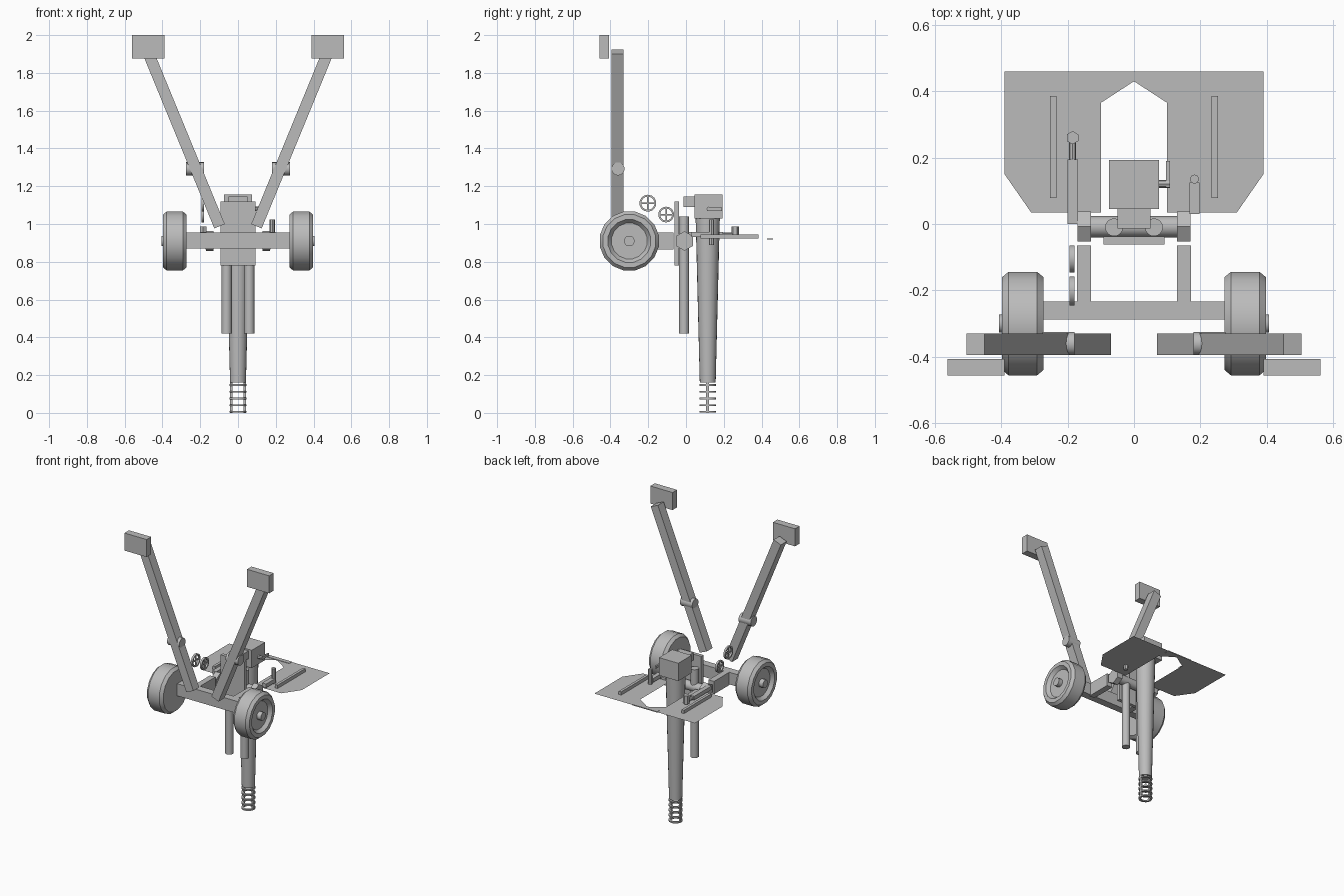
import bpy, bmesh, math
from mathutils import Vector, Matrix

if "Cube" in bpy.data.objects:
    bpy.data.objects.remove(bpy.data.objects["Cube"])

grey = bpy.data.materials.new("plain grey")
grey.diffuse_color = (0.5, 0.5, 0.5, 1)
grey.use_nodes = True
grey.node_tree.nodes["Principled BSDF"].inputs["Base Color"].default_value = grey.diffuse_color


def finish(name, bm, smooth=False):
    bmesh.ops.recalc_face_normals(bm, faces=bm.faces)
    me = bpy.data.meshes.new(name)
    bm.to_mesh(me)
    bm.free()
    me.materials.append(grey)
    ob = bpy.data.objects.new(name, me)
    bpy.context.collection.objects.link(ob)
    if smooth:
        bpy.ops.object.select_all(action='DESELECT')
        ob.select_set(True)
        bpy.context.view_layer.objects.active = ob
        bpy.ops.object.shade_smooth_by_angle(angle=math.radians(35))
    return ob


def box(name, x, y, z):
    bm = bmesh.new()
    bmesh.ops.create_cube(bm, size=1)
    for v in bm.verts:
        v.co = [(r[0] + r[1]) / 2 + c * (r[1] - r[0]) for r, c in zip((x, y, z), v.co)]
    return finish(name, bm)


def rod(name, a, b, r1, r2=None, n=16, smooth=True):
    a, b = Vector(a), Vector(b)
    d = b - a
    bm = bmesh.new()
    m = Matrix.Translation((a + b) / 2) @ d.to_track_quat('Z', 'Y').to_matrix().to_4x4()
    bmesh.ops.create_cone(bm, cap_ends=True, segments=n, radius1=r1,
                          radius2=r1 if r2 is None else r2, depth=d.length, matrix=m)
    return finish(name, bm, smooth)


def lathe(name, profile, centre, axis, n=16, closed=False):
    """Spin (radius, offset) points about an axis through centre."""
    q = Vector(axis).to_track_quat('Z', 'Y')
    bm = bmesh.new()
    rings = []
    for r, h in profile:
        rings.append([bm.verts.new(Vector(centre) + q @ Vector(
            (r * math.cos(2 * math.pi * (i + .5) / n), r * math.sin(2 * math.pi * (i + .5) / n), h)))
            for i in range(n)])
    pairs = list(zip(rings, rings[1:]))
    if closed:
        pairs.append((rings[-1], rings[0]))
    for p, q2 in pairs:
        for i in range(n):
            j = (i + 1) % n
            bm.faces.new((p[i], p[j], q2[j], q2[i]))
    if not closed:
        bm.faces.new(rings[0])
        bm.faces.new(rings[-1])
    return finish(name, bm, True)


# Barrel, breech and slotted muzzle
rod("barrel", (0, .115, .16), (0, .115, 1.03), .042, .064, 20)
box("breech_block", (-.075, .075), (.045, .193), (1.03, 1.155))
box("breech_lug", (-.05, .05), (-.013, .045), (1.09, 1.145))
rod("breech_pin", (.075, .121, 1.08), (.108, .121, 1.08), .012, n=8)
box("breech_lever", (.097, .108), (.11, .19), (1.07, 1.088))
for i in range(5):
    z = .001 + i * .0355
    lathe("muzzle_ring", [(.045, 0), (.045, .009), (.03, .009), (.03, 0)],
          (0, .115, z), (0, 0, 1), 20, True)

# Recoil gear and carriage
box("cradle_plate", (-.092, .092), (-.062, -.037), (.78, 1.12))
rod("trunnion", (-.135, -.008, .91), (.135, -.008, .91), .032)
box("axle", (-.28, .28), (-.287, -.234), (.87, .955))

for s in (-1, 1):
    box("muzzle_strut", sorted((s * .03, s * .043)), (.107, .123), (0, .165))
    rod("recoil_cylinder", (s * .06, -.01, .42), (s * .06, -.01, 1.04), .027)
    rod("trunnion_cap", (s * .13, -.008, .91), (s * .17, -.008, .91), .052, n=6, smooth=False)
    box("side_arm", sorted((s * .13, s * .172)), (-.245, -.065), (.865, .955))

    # Wheel with recessed face and hub
    lathe("wheel", [(.142, .272), (.159, .292), (.159, .378), (.142, .398), (.115, .398),
                    (.096, .375), (.028, .375), (.028, .406)],
          (0, -.3, .91), (s, 0, 0), 16)

    # Splayed trail leg with foot and collar
    a, b = Vector((s * .0975, -.3625, .988)), Vector((s * .4775, -.3625, 1.912))
    leg = box("trail_leg", (-.03, .03), (-.0325, .0325), (-.5, .5))
    d = b - a
    rot = Matrix.Rotation(math.atan2(d.x, d.z), 4, 'Y')
    leg.data.transform(Matrix.Translation((a + b) / 2) @ rot @ Matrix.Diagonal((1, 1, d.length, 1)))
    box("trail_foot", sorted((s * .39, s * .562)), (-.457, -.407), (1.877, 2))
    rod("leg_collar", (s * .18, -.36, 1.292), (s * .275, -.36, 1.292), .035)

    # Rail on the shield
    box("shield_rail", sorted((s * .234, s * .253)), (.078, .385), (.922, .945))

# Flat shield with notch for the barrel
half = [(0, .46), (.39, .46), (.39, .15), (.31, .035), (.1, .035), (.1, .365), (0, .43)]
bm = bmesh.new()
for s in (-1, 1):
    bm.faces.new([bm.verts.new((s * x, y, .92)) for x, y in half])
bmesh.ops.remove_doubles(bm, verts=bm.verts, dist=.0001)
finish("shield", bm)
box("shield_bridge", (-.097, .097), (.43, .46), (.917, .923))

# Sight arms and posts
box("left_sight_arm", (-.2, -.168), (0, .195), (.93, .957))
rod("left_sight_tube", (-.185, .19, .943), (-.185, .25, .943), .011, n=8)
rod("left_sight_post", (-.185, .26, .93), (-.185, .26, .988), .02, n=6, smooth=False)
box("right_sight_arm", (.167, .198), (.03, .125), (.93, .957))
rod("right_sight_post", (.182, .135, .89), (.182, .135, 1.025), .014, n=8)

# Handwheels with crossed spokes
for y, z, r in ((-.202, 1.11, .045), (-.105, 1.05, .042)):
    lathe("handwheel_rim", [(r, -.007), (r, .007), (r - .01, .007), (r - .01, -.007)],
          (-.187, y, z), (1, 0, 0), 14, True)
    k = r - .005
    box("handwheel_spoke", (-.191, -.183), (y - k, y + k), (z - .004, z + .004))
    box("handwheel_spoke", (-.191, -.183), (y - .004, y + .004), (z - k, z + k))
